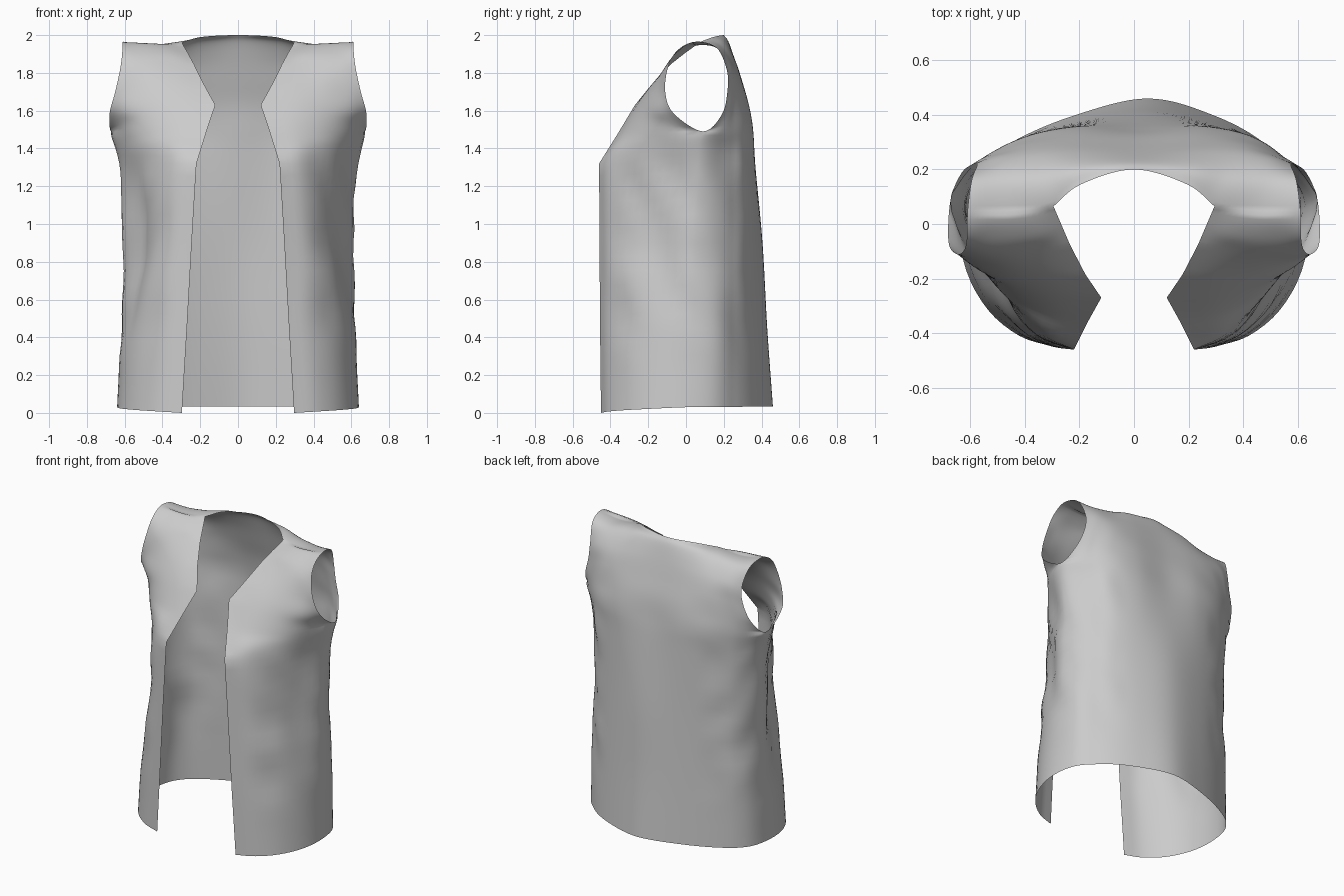
import bpy, bmesh
from mathutils import Vector, noise

if "Cube" in bpy.data.objects:
    bpy.data.objects.remove(bpy.data.objects["Cube"])

V_STEPS, ARM_ROW = 6, 4          # subdivisions per key row, key row of the armhole bottom


def spline(keys, steps, before=None, after=None, linear=False):
    """Catmull-Rom (or straight) curve through the key points."""
    p = [before or 2 * keys[0] - keys[1], *keys, after or 2 * keys[-1] - keys[-2]]
    out = []
    for i in range(1, len(p) - 2):
        a, b, c, d = p[i - 1:i + 3]
        for s in range(steps):
            t = s / steps
            if linear:
                out.append(b.lerp(c, t))
            else:
                out.append(b + 0.5 * t * ((c - a) + t * ((2 * a - 5 * b + 4 * c - d)
                           + t * (3 * (b - c) + d - a))))
    return out + [keys[-1].copy()]


def row(z0, z1, *xy):
    """Key row: five (x, y) points with height running from z0 to z1."""
    return [Vector((x, y, z0 + (z1 - z0) * i / 4)) for i, (x, y) in enumerate(xy)]


# Front panel: opening edge -> side seam / armhole, from hem to shoulder
front_keys = [
    row(0.00, 0.03, (.297, -.45), (.42, -.41), (.535, -.315), (.615, -.17), (.64, 0)),
    row(0.45, 0.45, (.27, -.455), (.395, -.41), (.52, -.295), (.59, -.15), (.62, .02)),
    row(0.90, 0.90, (.245, -.458), (.37, -.405), (.47, -.28), (.535, -.135), (.608, .03)),
    row(1.32, 1.32, (.22, -.46), (.345, -.40), (.47, -.27), (.565, -.12), (.64, .06)),
    row(1.48, 1.49, (.17, -.36), (.33, -.325), (.49, -.235), (.605, -.10), (.672, .09)),
    row(1.63, 1.585, (.12, -.27), (.31, -.26), (.46, -.22), (.59, -.155), (.68, -.065)),
    row(1.735, 1.70, (.178, -.185), (.31, -.19), (.45, -.175), (.57, -.14), (.65, -.11)),
    row(1.85, 1.83, (.235, -.075), (.33, -.09), (.45, -.105), (.55, -.105), (.622, -.095)),
    row(1.905, 1.92, (.265, -.005), (.35, -.03), (.45, -.04), (.54, -.04), (.612, -.045)),
    row(1.955, 1.965, (.295, .065), (.37, .06), (.45, .05), (.53, .05), (.61, .05)),
]
# Back panel: side seam / armhole -> centre back, from hem to shoulder and nape
back_keys = [
    row(0.03, 0.035, (.64, 0), (.60, .17), (.46, .30), (.25, .40), (0, .46)),
    row(0.45, 0.45, (.62, .02), (.585, .18), (.45, .295), (.24, .385), (0, .43)),
    row(0.90, 0.90, (.608, .03), (.565, .18), (.44, .295), (.24, .37), (0, .405)),
    row(1.32, 1.32, (.64, .06), (.565, .20), (.43, .305), (.24, .36), (0, .365)),
    row(1.49, 1.49, (.672, .09), (.585, .215), (.43, .315), (.24, .355), (0, .345)),
    row(1.58, 1.63, (.63, .19), (.55, .245), (.42, .305), (.24, .335), (0, .325)),
    row(1.71, 1.76, (.585, .22), (.51, .255), (.39, .29), (.23, .30), (0, .29)),
    row(1.82, 1.88, (.575, .215), (.49, .24), (.38, .25), (.22, .26), (0, .255)),
    row(1.92, 1.955, (.595, .16), (.48, .165), (.34, .17), (.21, .205), (0, .225)),
    row(1.965, 2.0, (.61, .05), (.46, .05), (.295, .065), (.195, .145), (0, .20)),
]
for r, heights in ((8, (1.935, 1.932, 1.95, 1.965, 1.965)),
                   (9, (1.965, 1.945, 1.96, 1.99, 2.0))):
    for p, z in zip(back_keys[r], heights):
        p.z = z


def columns(keys, other, straight_edge, arm):
    """Run every key column up the garment, then return dense rows."""
    cols = []
    for c in range(5):
        # Columns pass smoothly over the shoulder into the other panel
        over = other[-2][4 - c] if arm == 4 and c else None
        if arm == 0 and c < 3:
            over = other[-2][4 - 2 * c]
        cols.append(spline([r[c] for r in keys], V_STEPS, after=over,
                           linear=straight_edge and c == 0))
    # The armhole rim is one smooth loop shared by front and back
    rim = spline([r[arm] for r in keys[ARM_ROW:]], V_STEPS,
                 before=other[ARM_ROW + 1][4 - arm], after=other[-2][4 - arm])
    cols[arm][ARM_ROW * V_STEPS:] = rim
    return [list(r) for r in zip(*cols)]


def mirrored(p):
    return Vector((-p.x, p.y, p.z))


front_rows = columns(front_keys, back_keys, True, 4)
back_rows = columns(back_keys, front_keys, False, 0)
split = ARM_ROW * V_STEPS
front, back = [], []
for i, (f, b) in enumerate(zip(front_rows, back_rows)):
    joined = i <= split
    if joined:
        f[-1] = b[0].copy()
    front.append(spline(f, 4, after=b[1] if joined else None))
    back.append(spline(b, 8, before=f[-2] if joined else None, after=mirrored(b[3])))
# Top row: shoulder seam, then a separate neckline arc; seams share the same points
top = back_keys[-1]
back[-1] = spline(top[:3], 8)[:-1] + spline(top[2:], 8, after=mirrored(top[3]))
front[-1] = [p.copy() for p in reversed(back[-1][:17])]
for i in range(split + 1):
    front[i][-1] = back[i][0].copy()

bm = bmesh.new()


def add_panel(grid, side):
    verts = [[bm.verts.new((p.x * side, p.y, p.z)) for p in r] for r in grid]
    for r0, r1 in zip(verts, verts[1:]):
        for j in range(len(r0) - 1):
            quad = [r0[j], r0[j + 1], r1[j + 1], r1[j]]
            bm.faces.new(quad if side > 0 else quad[::-1])


for side in (1, -1):
    add_panel(front, side)
    add_panel(back, side)
bmesh.ops.remove_doubles(bm, verts=bm.verts, dist=0.0005)

# Soft cloth creases on the sides below the armholes
bm.normal_update()
shift = {}
for v in bm.verts:
    x, y, z = v.co
    mask = max(0, min(1, (abs(x) - .33) / .15)) * max(0, min(1, (z - .2) / .4, (1.46 - z) / .15))
    n = noise.noise(Vector((x * 5, y * 5 + z * 3, z * 3.5)))
    shift[v] = v.normal * (0.02 * mask * n)
    # Deeper inward fold on the left front
    if x < 0:
        fold = max(0, 1 - abs(y + .17) / .16) * max(0, min(1, (z - .3) / .4, (1.4 - z) / .3))
        shift[v] += Vector((.035 * fold, 0, 0))
for v, d in shift.items():
    v.co += d
    # The lower back hangs slightly to the right
    v.co.x += 0.05 * max(0, min(1, (v.co.y - .25) / .2))

mesh = bpy.data.meshes.new("vest")
bm.to_mesh(mesh)
bm.free()
vest = bpy.data.objects.new("vest", mesh)
bpy.context.collection.objects.link(vest)
mesh.polygons.foreach_set("use_smooth", [True] * len(mesh.polygons))
mesh.update()
